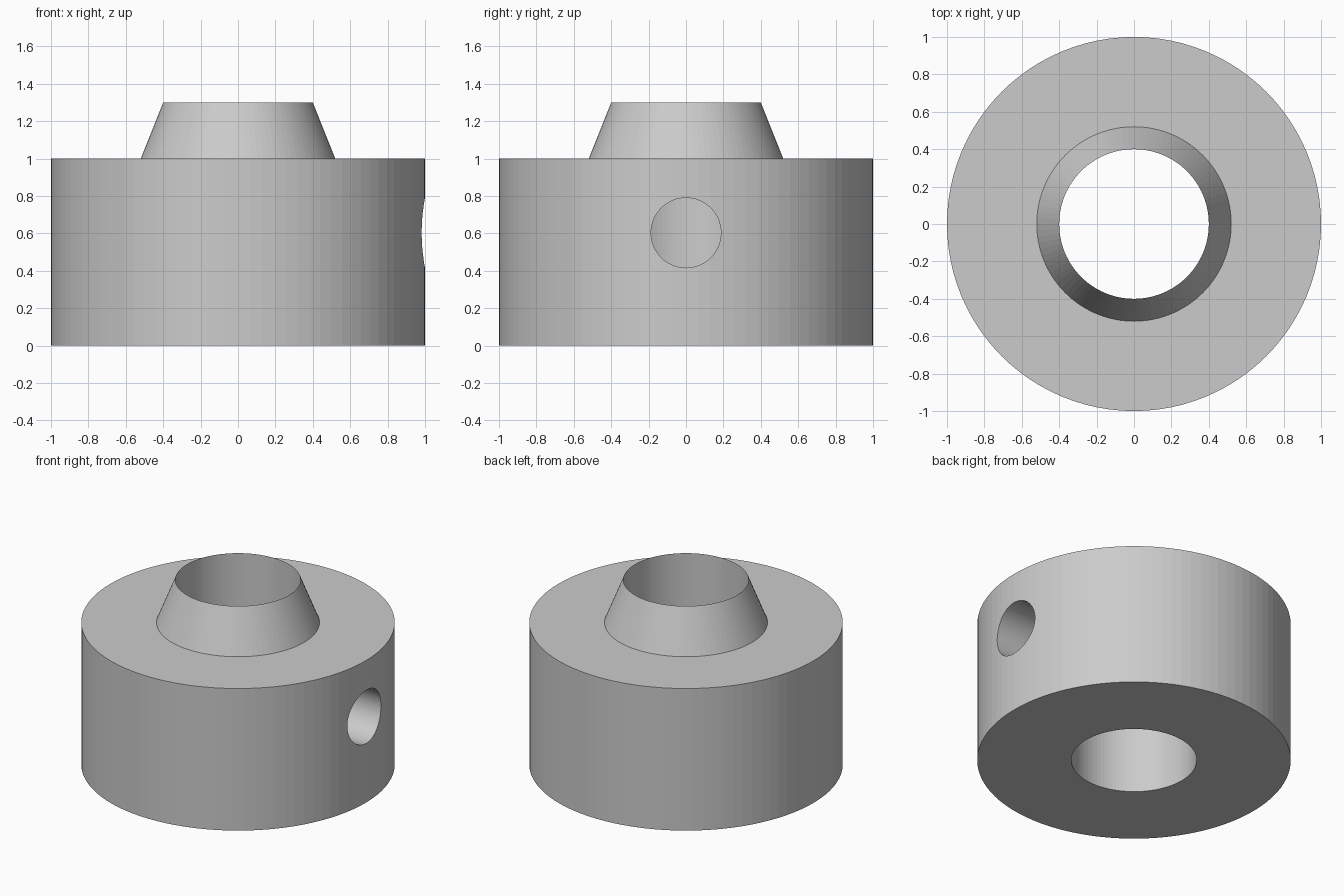
import bpy
import bmesh
import math
from mathutils import Matrix

cube = bpy.data.objects.get("Cube")
if cube:
    bpy.data.objects.remove(cube, do_unlink=True)

SEGMENTS = 96

grey = bpy.data.materials.new("plain grey")
grey.use_nodes = True
colour = (0.6, 0.6, 0.6, 1)
grey.diffuse_color = colour
grey.node_tree.nodes["Principled BSDF"].inputs["Base Color"].default_value = colour


def make_object(name, bm):
    bmesh.ops.recalc_face_normals(bm, faces=bm.faces)
    mesh = bpy.data.meshes.new(name)
    bm.to_mesh(mesh)
    bm.free()
    mesh.materials.append(grey)
    obj = bpy.data.objects.new(name, mesh)
    bpy.context.collection.objects.link(obj)
    return obj


# Collar with a tapered neck and a through bore, turned from one closed profile
profile = [(0.4, 0), (1, 0), (1, 1), (0.52, 1), (0.4, 1.3)]
bm = bmesh.new()
verts = [bm.verts.new((r, 0, z)) for r, z in profile]
edges = [bm.edges.new((v, verts[(i + 1) % len(verts)])) for i, v in enumerate(verts)]
bmesh.ops.spin(bm, geom=verts + edges, cent=(0, 0, 0), axis=(0, 0, 1),
               angle=math.tau, steps=SEGMENTS, use_duplicate=False)
bmesh.ops.remove_doubles(bm, verts=bm.verts, dist=0.0001)
collar = make_object("collar", bm)

# Radial set screw hole from the outer wall into the bore
bm = bmesh.new()
bmesh.ops.create_cone(bm, cap_ends=True, segments=64, radius1=0.187, radius2=0.187, depth=1,
                      matrix=Matrix.Translation((0.7, 0, 0.603)) @ Matrix.Rotation(math.pi / 2, 4, "Y"))
cutter = make_object("screw_hole_cutter", bm)
cutter.hide_render = True

hole = collar.modifiers.new("screw hole", "BOOLEAN")
hole.operation = "DIFFERENCE"
hole.solver = "EXACT"
hole.object = cutter
bpy.context.view_layer.objects.active = collar
bpy.ops.object.modifier_apply(modifier=hole.name)
bpy.data.objects.remove(cutter, do_unlink=True)
